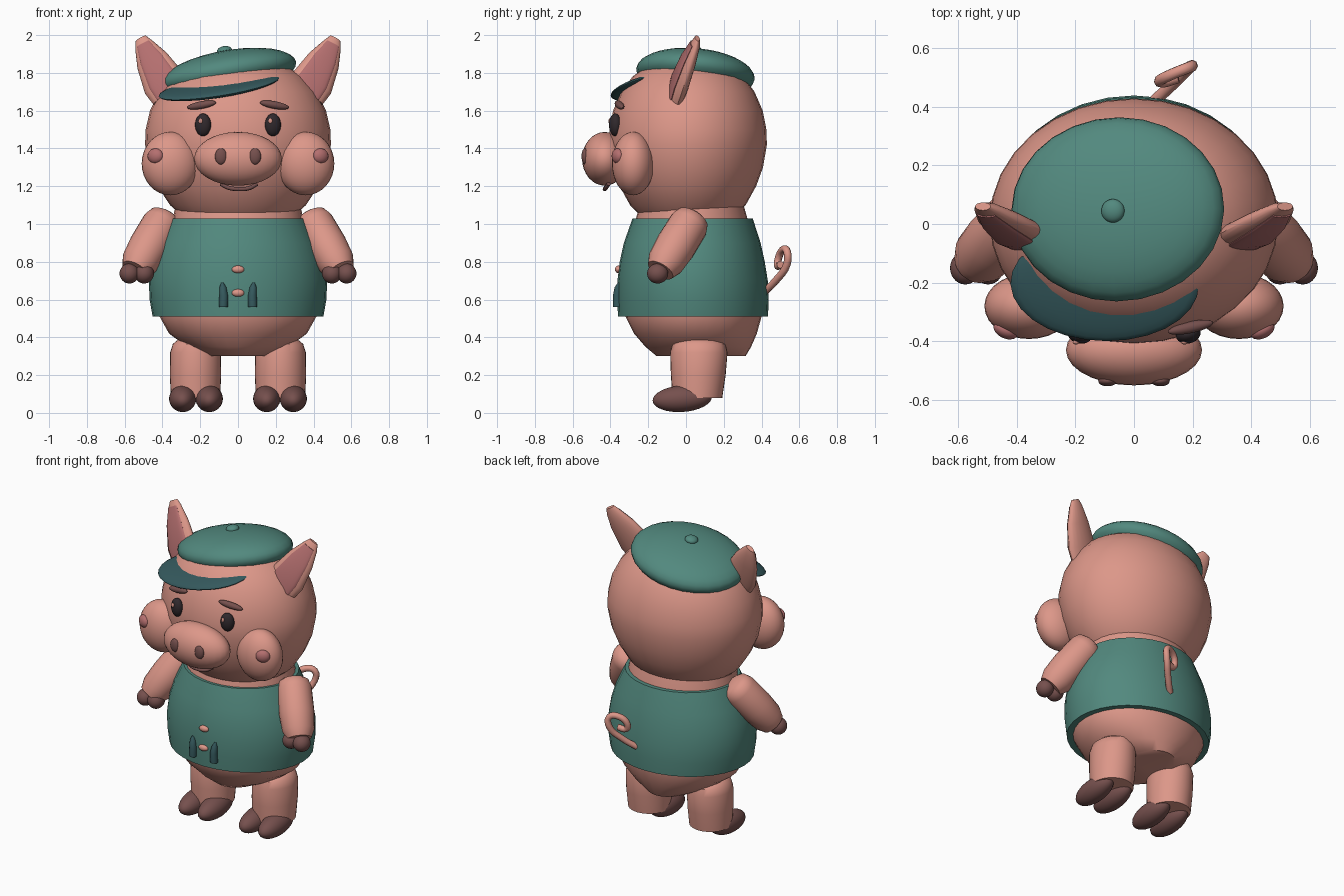
import bpy, bmesh, math
from mathutils import Vector, Matrix, Euler

cube = bpy.data.objects.get("Cube")
if cube:
    bpy.data.objects.remove(cube, do_unlink=True)


def material(name, rgb):
    m = bpy.data.materials.new(name)
    m.use_nodes = True
    m.diffuse_color = (*rgb, 1)
    m.node_tree.nodes["Principled BSDF"].inputs["Base Color"].default_value = (*rgb, 1)
    return m


SKIN = material("pink skin", (0.72, 0.31, 0.25))
ROSE = material("dusty rose", (0.46, 0.16, 0.16))
TEAL = material("teal cloth", (0.085, 0.25, 0.21))
DARK_TEAL = material("dark teal trim", (0.035, 0.10, 0.11))
HOOF = material("brown hoof", (0.18, 0.08, 0.075))
BLACK = material("eye black", (0.03, 0.022, 0.026))


def finish(name, bm, mat):
    bmesh.ops.recalc_face_normals(bm, faces=bm.faces)
    mesh = bpy.data.meshes.new(name)
    bm.to_mesh(mesh)
    bm.free()
    mesh.materials.append(mat)
    mesh.shade_smooth()
    mesh.set_sharp_from_angle(angle=math.radians(40))
    obj = bpy.data.objects.new(name, mesh)
    bpy.context.collection.objects.link(obj)
    return obj


def ball(name, center, radii, mat, rot=(0, 0, 0)):
    """Ellipsoid; rot in degrees."""
    bm = bmesh.new()
    turn = Euler([math.radians(a) for a in rot]).to_matrix().to_4x4()
    matrix = Matrix.Translation(center) @ turn @ Matrix.Diagonal((*radii, 1))
    bmesh.ops.create_uvsphere(bm, u_segments=28, v_segments=16, radius=1, matrix=matrix)
    return finish(name, bm, mat)


def loft(name, stations, mat, sides=32):
    """Skin elliptical sections, each given as (center, half axis, half axis)."""
    bm = bmesh.new()
    rings = []
    for c, u, v in stations:
        ring = []
        for i in range(sides):
            a = math.tau * i / sides
            ring.append(bm.verts.new(Vector(c) + Vector(u) * math.cos(a) + Vector(v) * math.sin(a)))
        rings.append(ring)
    for a, b in zip(rings, rings[1:]):
        for i in range(sides):
            j = (i + 1) % sides
            bm.faces.new((a[i], a[j], b[j], b[i]))
    bm.faces.new(rings[0])
    bm.faces.new(rings[-1])
    return finish(name, bm, mat)


def upright(name, rows, mat, x=0):
    """Loft along z from rows of (z, half width, y centre, half depth)."""
    return loft(name, [((x, cy, z), (rx, 0, 0), (0, ry, 0)) for z, rx, cy, ry in rows], mat)


def tube(name, points, radius, mat):
    curve = bpy.data.curves.new(name, "CURVE")
    curve.dimensions = "3D"
    curve.bevel_depth = radius
    curve.bevel_resolution = 2
    curve.resolution_u = 4
    curve.use_fill_caps = True
    spline = curve.splines.new("BEZIER")
    spline.bezier_points.add(len(points) - 1)
    for bp, p in zip(spline.bezier_points, points):
        bp.co = p
        bp.handle_left_type = bp.handle_right_type = "AUTO"
    curve.materials.append(mat)
    obj = bpy.data.objects.new(name, curve)
    bpy.context.collection.objects.link(obj)


# Head
profile = [(1.04, .29), (1.1, .36), (1.2, .425), (1.3, .468), (1.42, .492), (1.5, .489),
           (1.6, .466), (1.7, .415), (1.78, .345), (1.84, .25), (1.87, .15), (1.88, .03)]
upright("head", [(z, r, 0.01, r * 0.85) for z, r in profile], SKIN)

# Body under the shirt, and the shirt
upright("body", [(.30, .165, .08, .235), (.35, .27, .065, .28), (.42, .365, .05, .325),
                 (.51, .415, .04, .36), (.7, .42, .04, .36), (.95, .36, .03, .31),
                 (1.03, .345, .03, .295), (1.1, .33, .03, .275)], SKIN)
upright("shirt", [(.51, .452, .037, .397), (.6, .468, .037, .401), (.7, .472, .035, .398),
                  (.8, .457, .033, .384), (.9, .425, .033, .362), (1.03, .362, .035, .318)], TEAL)

# Snout, mouth
ball("snout", (0, -.43, 1.345), (.232, .12, .142), SKIN)
tube("mouth", [(-.09, -.41, 1.212), (-.05, -.425, 1.192), (0, -.43, 1.185),
               (.06, -.425, 1.19), (.1, -.41, 1.212)], .011, HOOF)

# Shirt buttons
for name, y, z in (("upper_button", -.358, .76), ("lower_button", -.364, .635)):
    ball(name, (0, y, z), (.033, .018, .02), SKIN)

# Flat cap
ball("cap", (-.055, .05, 1.795), (.368, .315, .122), TEAL, (-5, -10, 0))
ball("cap_button", (-.072, .045, 1.918), (.04, .04, .024), TEAL, (0, -10, 0))
ball("cap_brim", (-.1, -.205, 1.727), (.325, .2, .034), DARK_TEAL, (14, -9, 0))

# Curly tail
tube("tail", [(.07, .42, .645), (.13, .475, .7), (.19, .535, .79), (.19, .535, .855), (.14, .515, .865),
              (.09, .49, .82), (.1, .485, .78), (.15, .5, .785)], .02, SKIN)

# Paired parts
for side, s in (("left", 1), ("right", -1)):
    def at(x, y, z):
        return (s * x, y, z)

    # Face
    ball(side + "_cheek", at(.358, -.28, 1.32), (.152, .112, .168), SKIN)
    ball(side + "_blush", at(.437, -.362, 1.36), (.044, .028, .04), ROSE, (0, 0, s * 25))
    ball(side + "_nostril", at(.09, -.535, 1.358), (.032, .018, .043), HOOF)
    ball(side + "_eye", at(.185, -.375, 1.525), (.043, .032, .06), BLACK, (0, 0, s * 15))
    ball(side + "_eye_glint", (s * .185 - .013, -.403, 1.545), (.011, .008, .014), SKIN)
    ball(side + "_brow", at(.193, -.352, 1.63), (.08, .02, .02), HOOF, (0, s * 10, s * 12))

    # Ear with inner panel
    axis = Vector(at(.125, .09, .24)).normalized()
    wide = Vector(at(.8, 0, -.6))
    wide = (wide - axis * wide.dot(axis)).normalized()
    front = axis.cross(wide).normalized()
    if front.y > 0:
        front = -front
    ear = [(at(.36, -.05, 1.68), .10, .04), (at(.39, -.03, 1.745), .116, .045),
           (at(.455, .015, 1.865), .088, .038), (at(.50, .05, 1.95), .05, .025),
           (at(.515, .06, 1.983), .03, .014)]
    loft(side + "_ear", [(c, wide * w, front * t) for c, w, t in ear], SKIN, 20)
    loft(side + "_inner_ear", [(Vector(c) + front * t * .85, wide * w * .7, front * t * .3)
                               for c, w, t in ear[:4]], ROSE, 20)

    # Arm along a slanted axis
    start, end = Vector(at(.385, .035, 1.03)), Vector(at(.545, -.135, .755))
    along = (end - start).normalized()
    u = along.cross(Vector((0, 1, 0))).normalized()
    v = along.cross(u)
    arm = [(-.07, .025), (-.05, .06), (0, .09), (.12, .105), (.55, .107), (.85, .098), (1, .075)]
    loft(side + "_arm", [(start.lerp(end, f), u * r, v * r) for f, r in arm], SKIN, 24)
    for part, x in (("inner", .497), ("outer", .575)):
        ball(f"{side}_{part}_hand_hoof", at(x, -.15, .738), (.052, .056, .053), HOOF)

    # Leg and foot
    upright(side + "_leg", [(.08, .13, .06, .132), (.2, .136, .065, .145), (.32, .134, .068, .152),
                            (.365, .12, .068, .14), (.39, .09, .068, .1), (.4, .04, .068, .045)],
            SKIN, s * .225)
    for part, x in (("inner", .152), ("outer", .293)):
        ball(f"{side}_{part}_foot_hoof", at(x, -.02, .075), (.072, .157, .07), HOOF, (4, 0, 0))

    # Shirt tie end
    tie = [(.56, .078, -.362, .024), (.62, .076, -.364, .023), (.665, .08, -.36, .018), (.69, .083, -.355, .006)]
    loft(side + "_tie_end", [(at(x, y, z), (r, 0, 0), (0, r, 0)) for z, x, y, r in tie], DARK_TEAL, 12)
